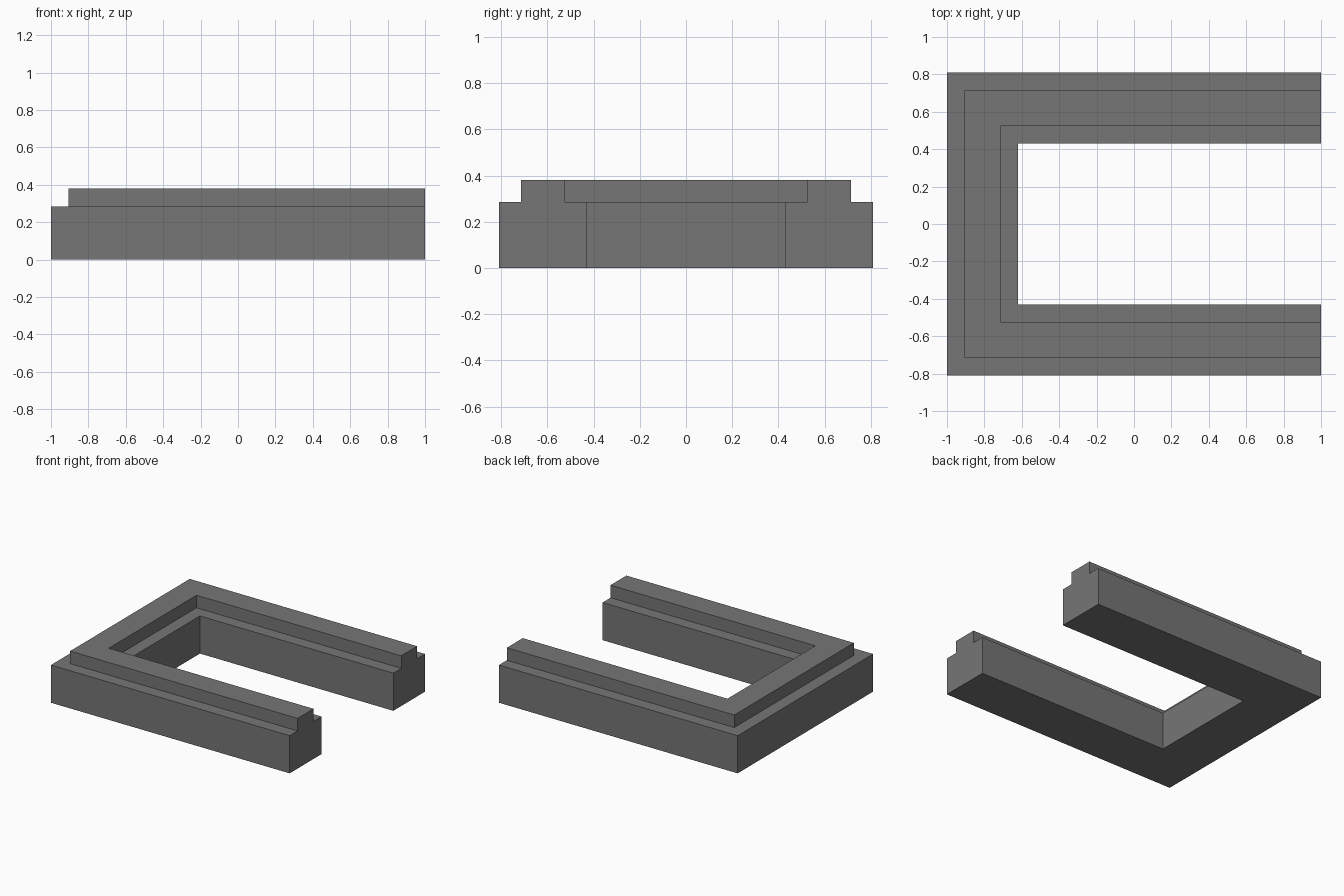
import bpy
import bmesh

cube = bpy.data.objects.get("Cube")
if cube:
    bpy.data.objects.remove(cube, do_unlink=True)

HALF_X, HALF_Y = 1.0, 0.81
WIDTH, STEP = 0.38, 0.095
LEDGE_Z, TOP_Z = 0.285, 0.38

# Stepped wall section: (distance inward from the outer edge, height)
section = [
    (0, 0), (0, LEDGE_Z), (STEP, LEDGE_Z), (STEP, TOP_Z),
    (WIDTH - STEP, TOP_Z), (WIDTH - STEP, LEDGE_Z),
    (WIDTH, LEDGE_Z), (WIDTH, 0),
]


def u_path(inset):
    """Corners of the open U at a given inset, with mitred corners."""
    x, y = inset - HALF_X, HALF_Y - inset
    return [(HALF_X, -y), (x, -y), (x, y), (HALF_X, y)]


# Sweep the section around the U
bm = bmesh.new()
rails = [[bm.verts.new((x, y, z)) for x, y in u_path(d)] for d, z in section]
for i, rail in enumerate(rails):
    following = rails[(i + 1) % len(rails)]
    for j in range(len(rail) - 1):
        bm.faces.new((rail[j], rail[j + 1], following[j + 1], following[j]))

# Close the two open ends
for end in (0, -1):
    bm.faces.new([rail[end] for rail in rails])
bmesh.ops.recalc_face_normals(bm, faces=bm.faces)

mesh = bpy.data.meshes.new("stepped_u_wall")
bm.to_mesh(mesh)
bm.free()
wall = bpy.data.objects.new("stepped_u_wall", mesh)
bpy.context.collection.objects.link(wall)

# Plain grey finish
grey = bpy.data.materials.new("mid_grey")
grey.use_nodes = True
colour = (0.18, 0.18, 0.18, 1)
grey.diffuse_color = colour
grey.node_tree.nodes["Principled BSDF"].inputs["Base Color"].default_value = colour
mesh.materials.append(grey)
